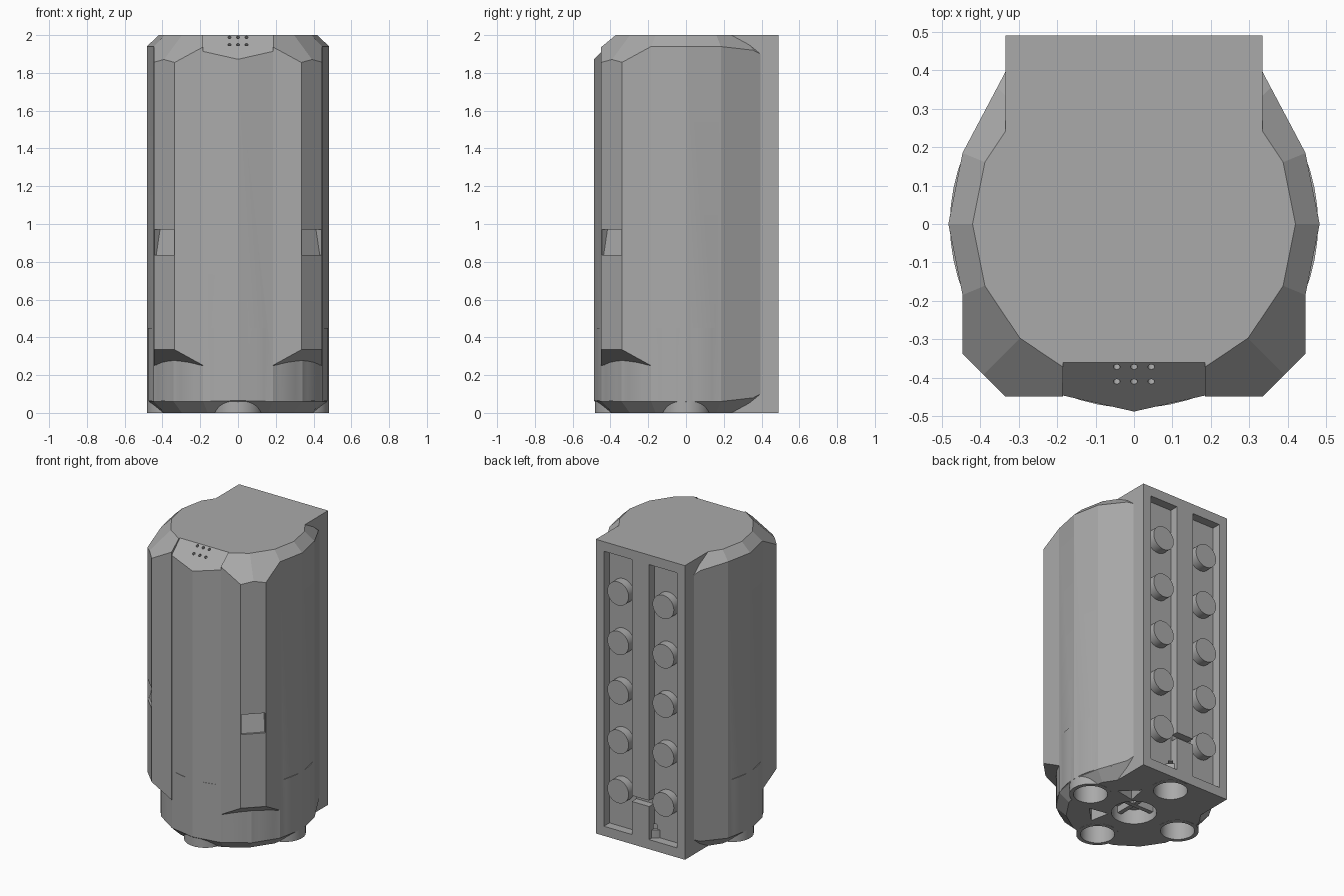
import bpy, bmesh
from math import sin, cos, pi, radians, sqrt
from mathutils import Vector, Matrix

if "Cube" in bpy.data.objects:
    bpy.data.objects.remove(bpy.data.objects["Cube"])

grey = bpy.data.materials.new("stone_grey")
grey.use_nodes = True
COLOUR = (0.4, 0.4, 0.4, 1)
grey.diffuse_color = COLOUR
grey.node_tree.nodes["Principled BSDF"].inputs["Base Color"].default_value = COLOUR

R, R_TOP, SIDES = 0.483, 0.42, 16


def finish(name, bm):
    bmesh.ops.recalc_face_normals(bm, faces=bm.faces[:])
    mesh = bpy.data.meshes.new(name)
    bm.to_mesh(mesh)
    bm.free()
    mesh.materials.append(grey)
    obj = bpy.data.objects.new(name, mesh)
    bpy.context.collection.objects.link(obj)
    return obj


def prism_bm(points, z0, z1):
    bm = bmesh.new()
    face = bm.faces.new([bm.verts.new((x, y, z0)) for x, y in points])
    up = bmesh.ops.extrude_face_region(bm, geom=[face])["geom"]
    bmesh.ops.translate(bm, vec=(0, 0, z1 - z0), verts=[v for v in up if isinstance(v, bmesh.types.BMVert)])
    return bm


def slice_off(bm, point, normal):
    """Remove everything beyond a plane and cap the cut."""
    geom = bm.verts[:] + bm.edges[:] + bm.faces[:]
    cut = bmesh.ops.bisect_plane(bm, geom=geom, dist=1e-5, plane_co=point, plane_no=normal, clear_outer=True)
    edges = [e for e in cut["geom_cut"] if isinstance(e, bmesh.types.BMEdge) and e.is_boundary]
    if edges:
        bmesh.ops.holes_fill(bm, edges=edges, sides=0)


def bevel_ends(bm, bottom=True):
    """Chamfer the ends with sixteen sloping planes."""
    apothem = R_TOP * cos(pi / SIDES)
    for i in range(SIDES):
        a = (i + 0.5) * 2 * pi / SIDES
        point = Vector((apothem * cos(a), apothem * sin(a), 2))
        slice_off(bm, point, (cos(a), sin(a), 1.02))
        if bottom:
            point.z = 0
            slice_off(bm, point, (cos(a), sin(a), -1.02))


def box(name, x, y, z):
    return finish(name, prism_bm([(x[0], y[0]), (x[1], y[0]), (x[1], y[1]), (x[0], y[1])], z[0], z[1]))


def disc(name, radius, depth, matrix, segments=48):
    bm = bmesh.new()
    bmesh.ops.create_cone(bm, cap_ends=True, segments=segments, radius1=radius, radius2=radius,
                          depth=depth, matrix=matrix)
    return finish(name, bm)


def combine(target, tools, operation):
    """Apply a boolean with each tool and discard the tools."""
    for tool in tools:
        mod = target.modifiers.new("cut", "BOOLEAN")
        mod.operation, mod.solver, mod.object = operation, "EXACT", tool
        bpy.context.view_layer.objects.active = target
        bpy.ops.object.modifier_apply(modifier=mod.name)
        bpy.data.objects.remove(tool)


# Faceted shell: sixteen-sided front, tapering to the back block
right = [(R * cos(a), R * sin(a)) for a in (i * 2 * pi / SIDES for i in range(-3, 2))]
right = [(R * sin(pi / 8), -R * cos(pi / 8))] + [(R * cos(pi / 4), -R * sin(pi / 4))] + right[1:] + [(0.335, 0.395)]
outline = [(0, -0.488)] + right + [(-x, y) for x, y in reversed(right)]
bm = prism_bm(outline, 0, 2)
bevel_ends(bm)
body = finish("body", bm)

# Front corner pads, squared off and undercut at the foot
pads = []
for side in (1, -1):
    pts = [(0.15, -0.2), (0.185, -0.449), (0.335, -0.449), (0.446, -0.338), (0.446, -0.185), (0.2, -0.15)]
    bm = prism_bm([(x * side, y) for x, y in pts], 0.1, 2)
    bevel_ends(bm, bottom=False)
    slice_off(bm, (0.335 * side, -0.45, 0.335), (side * 0.78 / sqrt(2), -0.78 / sqrt(2), -1))
    pads.append(finish("corner_pad", bm))

# Round lower drum and rear block
drum = disc("drum", 0.479, 0.385, Matrix.Translation((0, 0, 0.2575)), 64)
block = box("block", (-0.335, 0.335), (0.1, 0.49), (0, 2))
combine(body, pads + [drum, block], "UNION")

cutters = []

# Sloping speaker panel recess at the top front, with six pin holes
bm = prism_bm([(-0.19, -0.7), (0.19, -0.7), (0.182, -0.2), (-0.182, -0.2)], 1.5, 2.4)
slice_off(bm, (0, -0.36, 2), (0, 1, -1))
cutters.append(finish("panel_cut", bm))
tilt = Matrix.Rotation(radians(45), 4, "X")
for x in (-0.045, 0, 0.045):
    for y in (-0.372, -0.41):
        cutters.append(disc("pin_hole", 0.009, 0.04, Matrix.Translation((x, y, 2.36 + y)) @ tilt, 12))

# Wedge windows on the corner facets
for side in (1, -1):
    bm = prism_bm([(-0.074, -0.1), (0.074, -0.1), (0.074, 0.1), (-0.074, 0.1)], 0.835, 0.97)
    slice_off(bm, (0, 0.014, 0.835), (0, 1, -0.21))
    bm.transform(Matrix.Translation((0.3905 * side, -0.3935, 0)) @ Matrix.Rotation(side * pi / 4, 4, "Z"))
    cutters.append(finish("window_cut", bm))

# Rear slots and the channel that joins them
for side in (1, -1):
    cutters.append(box("slot_cut", sorted((0.065 * side, 0.275 * side)), (0.43, 0.6), (0.065, 1.935)))
cutters.append(box("channel_cut", (-0.1, 0.1), (0.44, 0.6), (0.29, 0.33)))

# Underside: cup spots, hub hole and triangular pockets
CUPS = [(0.35, 0), (-0.35, 0), (0, 0.35), (0, -0.35)]
for x, y in CUPS:
    cutters.append(disc("cup_cut", 0.115, 0.3, Matrix.Translation((x, y, 0))))
cutters.append(disc("hub_cut", 0.14, 0.2, Matrix.Identity(4)))
for i in range(4):
    bm = prism_bm([(0.16, 0), (0.27, -0.075), (0.27, 0.075)], -0.1, 0.08)
    bm.transform(Matrix.Rotation(pi / 4 + i * pi / 2, 4, "Z"))
    cutters.append(finish("pocket_cut", bm))
combine(body, cutters, "DIFFERENCE")

parts = [body]

# Cup rings under the body
for i, (x, y) in enumerate(CUPS):
    ring = disc(f"cup_{i + 1}", 0.131, 0.12, Matrix.Translation((x, y, 0.059)))
    combine(ring, [disc("bore", 0.105, 0.3, Matrix.Translation((x, y, 0.059)))], "DIFFERENCE")
    parts.append(ring)

# Cross bars in the hub
parts.append(box("hub_bar_x", (-0.145, 0.145), (-0.015, 0.015), (0.05, 0.11)))
parts.append(box("hub_bar_y", (-0.015, 0.015), (-0.145, 0.145), (0.055, 0.11)))

# Two rows of rear pegs
lay = Matrix.Rotation(pi / 2, 4, "X")
for side, label in ((1, "left"), (-1, "right")):
    for i in range(5):
        place = Matrix.Translation((0.17 * side, 0.455, 0.33 + i * 0.336))
        parts.append(disc(f"{label}_peg_{i + 1}", 0.08, 0.066, place @ lay))

# Smooth only the fine round walls
for obj in parts:
    bpy.ops.object.select_all(action="DESELECT")
    obj.select_set(True)
    bpy.context.view_layer.objects.active = obj
    bpy.ops.object.shade_smooth_by_angle(angle=radians(10))
